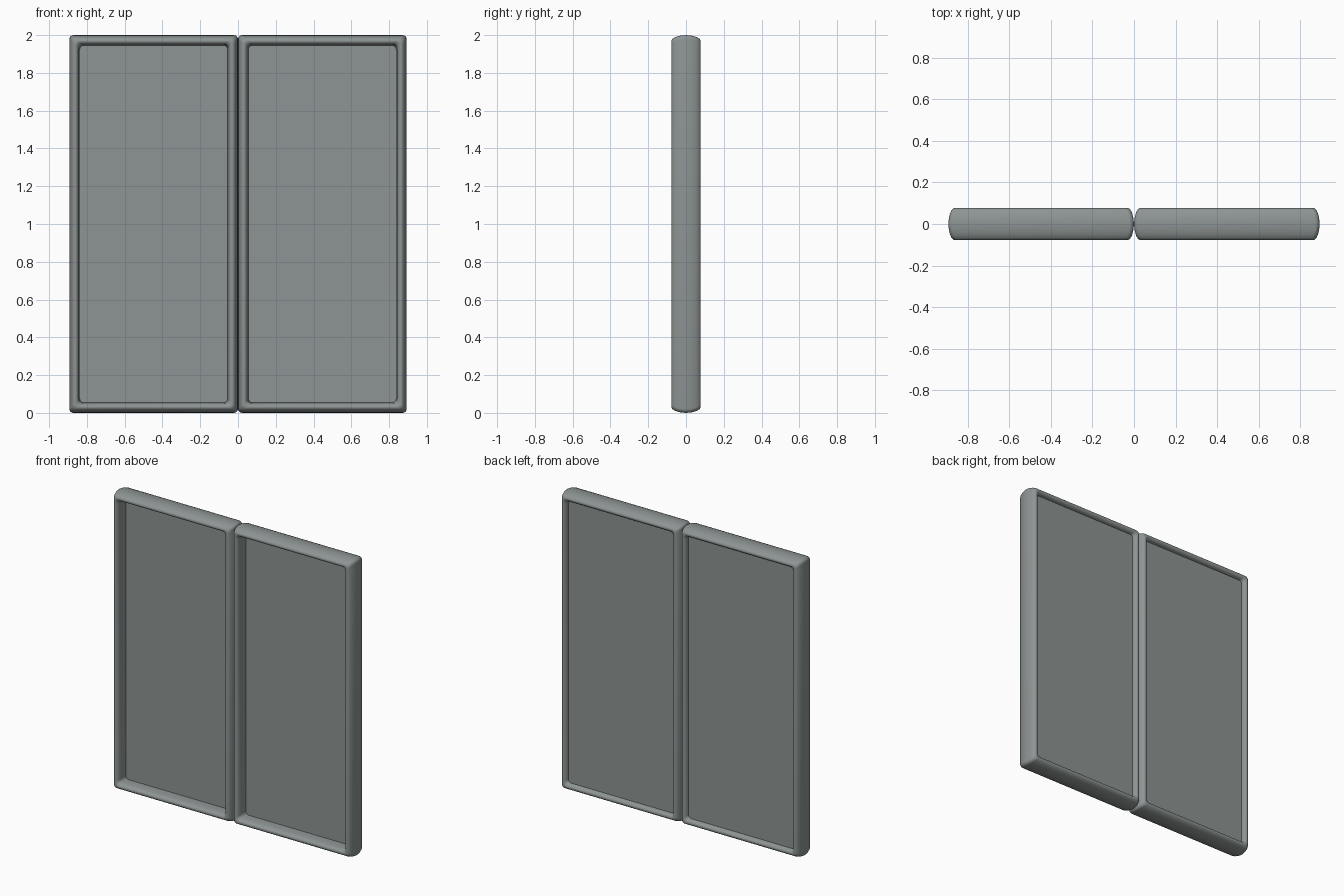
import bpy, bmesh
from math import sin, cos, pi

if "Cube" in bpy.data.objects:
    bpy.data.objects.remove(bpy.data.objects["Cube"])

WIDTH, HEIGHT = 0.893, 2.0
RADIUS, STEPS = 0.022, 5

grey = bpy.data.materials.new("cool grey")
grey.use_nodes = True
grey.diffuse_color = (0.27, 0.30, 0.295, 1)
grey.node_tree.nodes["Principled BSDF"].inputs["Base Color"].default_value = grey.diffuse_color


def rounded_loop(inset):
    """Rounded rectangle, inset from the leaf outline."""
    hx, hz = WIDTH / 2 - inset - RADIUS, HEIGHT / 2 - inset - RADIUS
    points = []
    for corner, (sx, sz) in enumerate([(1, 1), (-1, 1), (-1, -1), (1, -1)]):
        for i in range(STEPS + 1):
            a = (corner + i / STEPS) * pi / 2
            points.append((sx * hx + RADIUS * cos(a), sz * hz + RADIUS * sin(a)))
    return points


def finish(bm, name, x):
    bmesh.ops.recalc_face_normals(bm, faces=bm.faces)
    mesh = bpy.data.meshes.new(name)
    bm.to_mesh(mesh)
    bm.free()
    mesh.materials.append(grey)
    obj = bpy.data.objects.new(name, mesh)
    obj.location = (x, 0, HEIGHT / 2)
    bpy.context.collection.objects.link(obj)
    bpy.ops.object.select_all(action="DESELECT")
    obj.select_set(True)
    bpy.context.view_layer.objects.active = obj
    bpy.ops.object.shade_smooth_by_angle(angle=pi / 5)


def frame(name, x):
    # Soft bulging cross-section as (inset, depth), mirrored front to back
    half = [(0, 0), (0.003, 0.03), (0.008, 0.05), (0.014, 0.064), (0.021, 0.073),
            (0.028, 0.077), (0.036, 0.076), (0.043, 0.071), (0.048, 0.062),
            (0.051, 0.05), (0.053, 0.03), (0.055, 0)]
    section = half + [(d, -y) for d, y in reversed(half[1:-1])]
    bm = bmesh.new()
    rings = [[bm.verts.new((px, y, pz)) for px, pz in rounded_loop(d)] for d, y in section]
    for k, ring in enumerate(rings):
        after = rings[(k + 1) % len(rings)]
        for i in range(len(ring)):
            j = (i + 1) % len(ring)
            bm.faces.new((ring[i], ring[j], after[j], after[i]))
    finish(bm, name, x)


def panel(name, x):
    # Slab set toward the back, leaving a deeper recess in front
    bm = bmesh.new()
    outline = rounded_loop(0.045)
    front, back = [[bm.verts.new((px, y, pz)) for px, pz in outline] for y in (0.005, 0.048)]
    bm.faces.new(front)
    bm.faces.new(back)
    for i in range(len(outline)):
        j = (i + 1) % len(outline)
        bm.faces.new((front[i], front[j], back[j], back[i]))
    finish(bm, name, x)


for side, sign in (("left", 1), ("right", -1)):
    frame(side + "_leaf_frame", sign * WIDTH / 2)
    panel(side + "_leaf_panel", sign * WIDTH / 2)
